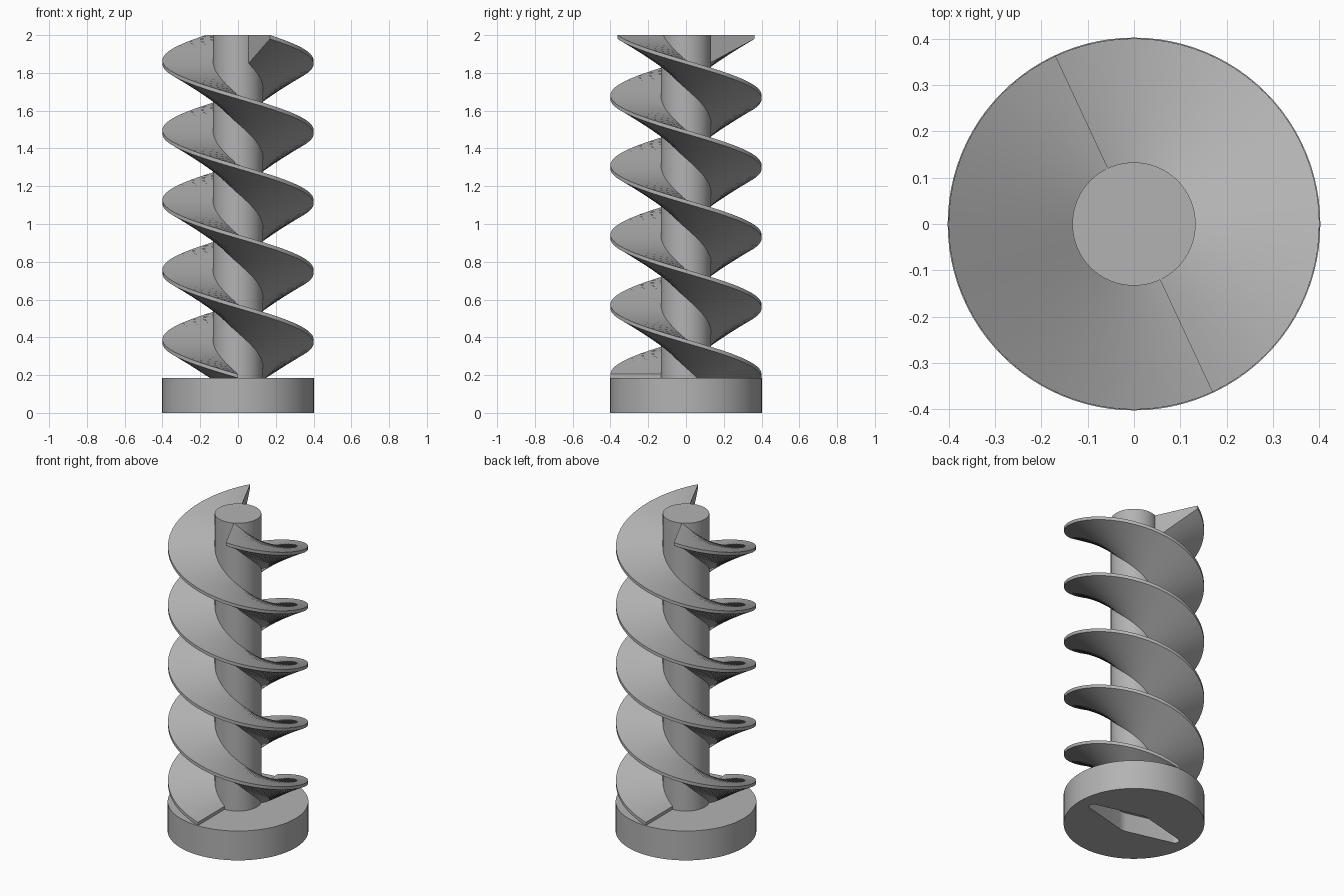
import bpy, bmesh
from math import sin, cos, pi, radians, acos

cube = bpy.data.objects.get("Cube")
if cube:
    bpy.data.objects.remove(cube, do_unlink=True)

RADIUS, CORE, TOP, BASE = 0.402, 0.133, 2.0, 0.185
RIM, ROOT = 0.02, 0.155            # blade thickness at rim and at core
START, TURN, STEPS = radians(-65), radians(875), 200
DROP = TOP - BASE - RIM            # height lost along one blade

grey = bpy.data.materials.new("plain grey")
grey.use_nodes = True
grey.diffuse_color = (0.45, 0.45, 0.45, 1)
grey.node_tree.nodes["Principled BSDF"].inputs["Base Color"].default_value = (0.45, 0.45, 0.45, 1)


def make_object(name, bm):
    bmesh.ops.recalc_face_normals(bm, faces=bm.faces)
    mesh = bpy.data.meshes.new(name)
    bm.to_mesh(mesh)
    bm.free()
    mesh.materials.append(grey)
    ob = bpy.data.objects.new(name, mesh)
    bpy.context.collection.objects.link(ob)
    return ob


def prism(name, outline, z0, z1):
    bm = bmesh.new()
    face = bm.faces.new([bm.verts.new((x, y, z0)) for x, y in outline])
    up = bmesh.ops.extrude_face_region(bm, geom=[face])["geom"]
    bmesh.ops.translate(bm, vec=(0, 0, z1 - z0),
                        verts=[v for v in up if isinstance(v, bmesh.types.BMVert)])
    return make_object(name, bm)


def arc(cx, r, a0, a1, n):
    return [(cx + r * cos(a0 + (a1 - a0) * i / n), r * sin(a0 + (a1 - a0) * i / n))
            for i in range(n + 1)]


def circle(r, n=96):
    return arc(0, r, 0, 2 * pi, n)[:-1]


def smooth(ob):
    bpy.ops.object.select_all(action='DESELECT')
    ob.select_set(True)
    bpy.context.view_layer.objects.active = ob
    bpy.ops.object.shade_smooth_by_angle(angle=radians(30))


def blade(name, offset):
    # Tapered section swept down a left-handed helix
    bm = bmesh.new()
    rings = []
    for i in range(STEPS + 1):
        t = i / STEPS
        a, z = START + offset + TURN * t, TOP - DROP * t
        section = [(CORE - 0.01, z), (RADIUS - 0.002, z), (RADIUS - 0.002, z - RIM),
                   (CORE - 0.01, max(z - ROOT, BASE - 0.04))]
        rings.append([bm.verts.new((r * cos(a), r * sin(a), h)) for r, h in section])
    for p, q in zip(rings, rings[1:]):
        for k in range(4):
            n = (k + 1) % 4
            bm.faces.new((p[k], p[n], q[n], q[k]))
    bm.faces.new(rings[0])
    bm.faces.new(rings[-1])
    return make_object(name, bm)


# Base disc with a tapered drive socket underneath
base = prism("base", circle(RADIUS), 0, BASE)
HUB, TIP, REACH = 0.10, 0.025, 0.305
lean = acos((HUB - TIP) / REACH)
socket = (arc(REACH, TIP, -lean, lean, 10) + arc(0, HUB, lean, pi - lean, 6)
          + arc(-REACH, TIP, pi - lean, pi + lean, 10)
          + arc(0, HUB, pi + lean, 2 * pi - lean, 6))
cutter = prism("socket_cutter", socket, -0.05, 0.12)
cutter.hide_render = True
cut = base.modifiers.new("socket", 'BOOLEAN')
cut.operation, cut.solver, cut.object = 'DIFFERENCE', 'EXACT', cutter
bpy.context.view_layer.objects.active = base
bpy.ops.object.modifier_apply(modifier=cut.name)
bpy.data.objects.remove(cutter, do_unlink=True)

# Core shaft and the two opposed blades
shaft = prism("shaft", circle(CORE, 64), BASE - 0.02, TOP)
blades = [blade("first_blade", 0), blade("second_blade", pi)]
for ob in [base, shaft] + blades:
    smooth(ob)
